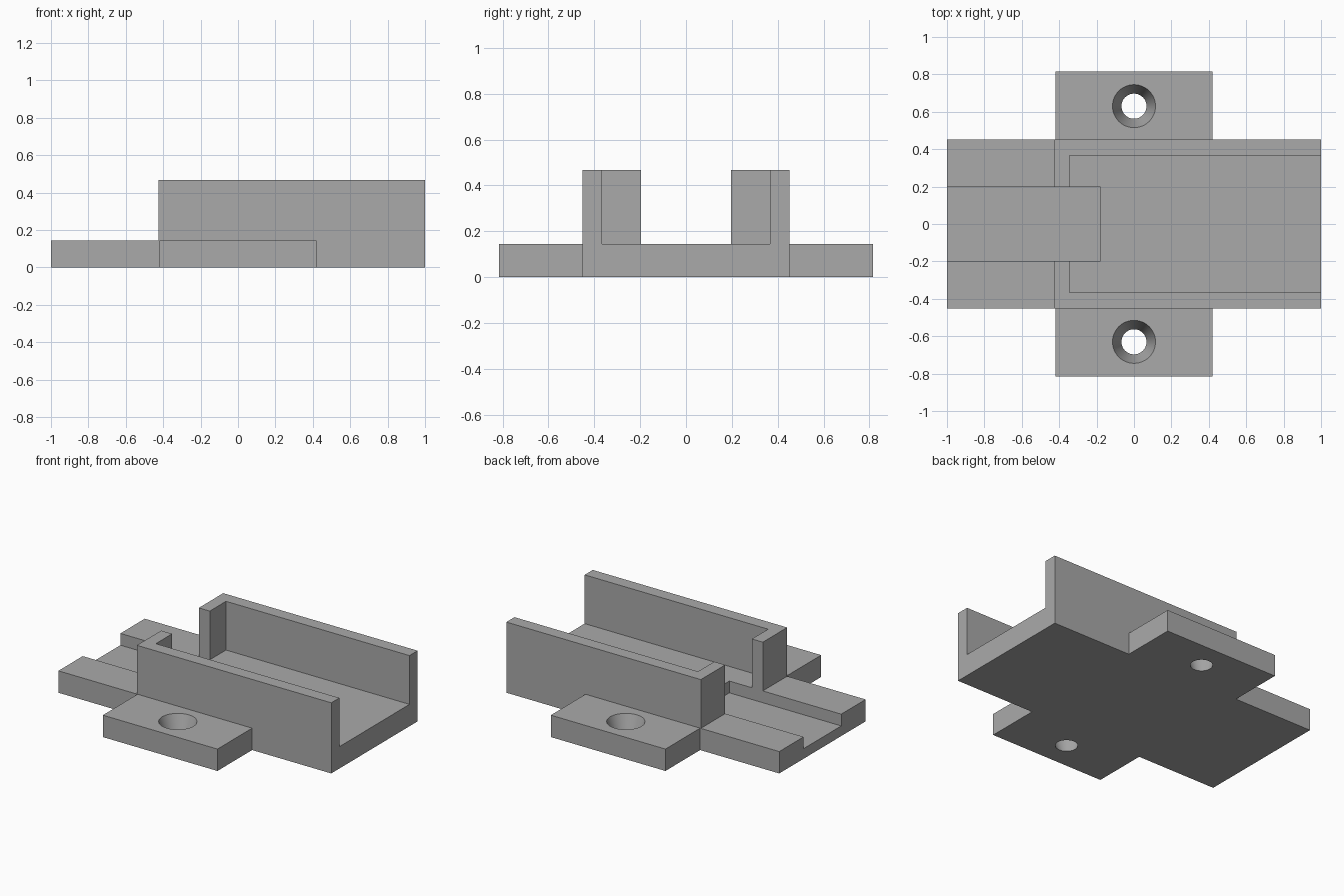
import bpy, bmesh
from mathutils import Matrix

if "Cube" in bpy.data.objects:
    bpy.data.objects.remove(bpy.data.objects["Cube"])

PLATE_Z, WALL_Z, GROOVE_Z = 0.145, 0.468, 0.067
BODY_Y, POCKET_Y, SLOT_Y = 0.452, 0.367, 0.197
STOP_X = -0.425                      # outer face of the end stops
HOLE_Y, HOLE_TOP, HOLE_BOTTOM = 0.63, 0.115, 0.067

grey = bpy.data.materials.new("mid grey")
grey.diffuse_color = (0.40, 0.40, 0.40, 1)
grey.use_nodes = True
grey.node_tree.nodes["Principled BSDF"].inputs["Base Color"].default_value = grey.diffuse_color


def new_object(name, bm):
    mesh = bpy.data.meshes.new(name)
    bm.to_mesh(mesh)
    bm.free()
    mesh.materials.append(grey)
    obj = bpy.data.objects.new(name, mesh)
    bpy.context.collection.objects.link(obj)
    return obj


def box(name, x, y, z):
    bm = bmesh.new()
    bmesh.ops.create_cube(bm, size=1)
    for v in bm.verts:
        v.co = [r[0] if c < 0 else r[1] for c, r in zip(v.co, (x, y, z))]
    return new_object(name, bm)


def hole_cutter(y):
    # tapered plug, extended past both plate faces along the same slope
    slope = (HOLE_TOP - HOLE_BOTTOM) / PLATE_Z
    extra = 0.03
    bm = bmesh.new()
    bmesh.ops.create_cone(bm, cap_ends=True, segments=48,
                          radius1=HOLE_BOTTOM - slope * extra,
                          radius2=HOLE_TOP + slope * extra,
                          depth=PLATE_Z + 2 * extra,
                          matrix=Matrix.Translation((0, y, PLATE_Z / 2)))
    return new_object("hole_cutter", bm)


def combine(target, other, operation):
    mod = target.modifiers.new(operation.lower(), 'BOOLEAN')
    mod.operation, mod.solver, mod.object = operation, 'EXACT', other
    bpy.context.view_layer.objects.active = target
    bpy.ops.object.modifier_apply(modifier=mod.name)
    bpy.data.objects.remove(other, do_unlink=True)


# Long channel body, carved from a block
holder = box("channel_holder", (-1, 1), (-BODY_Y, BODY_Y), (0, WALL_Z))
cuts = [
    ("low_tail", (-1.2, STOP_X), (-1, 1), (PLATE_Z, 1)),
    ("pocket", (-0.345, 1.2), (-POCKET_Y, POCKET_Y), (PLATE_Z, 1)),
    ("stop_gap", (-0.6, 0), (-SLOT_Y, SLOT_Y), (PLATE_Z, 1)),
    ("groove", (-1.2, -0.18), (-SLOT_Y, SLOT_Y), (GROOVE_Z, 0.3)),
]
for cut in cuts:
    combine(holder, box(*cut), 'DIFFERENCE')

# Mounting wings with tapered screw holes
for side in (-1, 1):
    y_range = sorted((side * (BODY_Y - 0.03), side * 0.815))
    wing = box("mounting_wing", (-0.42, 0.42), y_range, (0, PLATE_Z))
    combine(wing, hole_cutter(side * HOLE_Y), 'DIFFERENCE')
    combine(holder, wing, 'UNION')

# Smooth hole walls, crisp edges elsewhere
bpy.ops.object.select_all(action='DESELECT')
holder.select_set(True)
bpy.context.view_layer.objects.active = holder
bpy.ops.object.shade_smooth_by_angle(angle=0.52)
